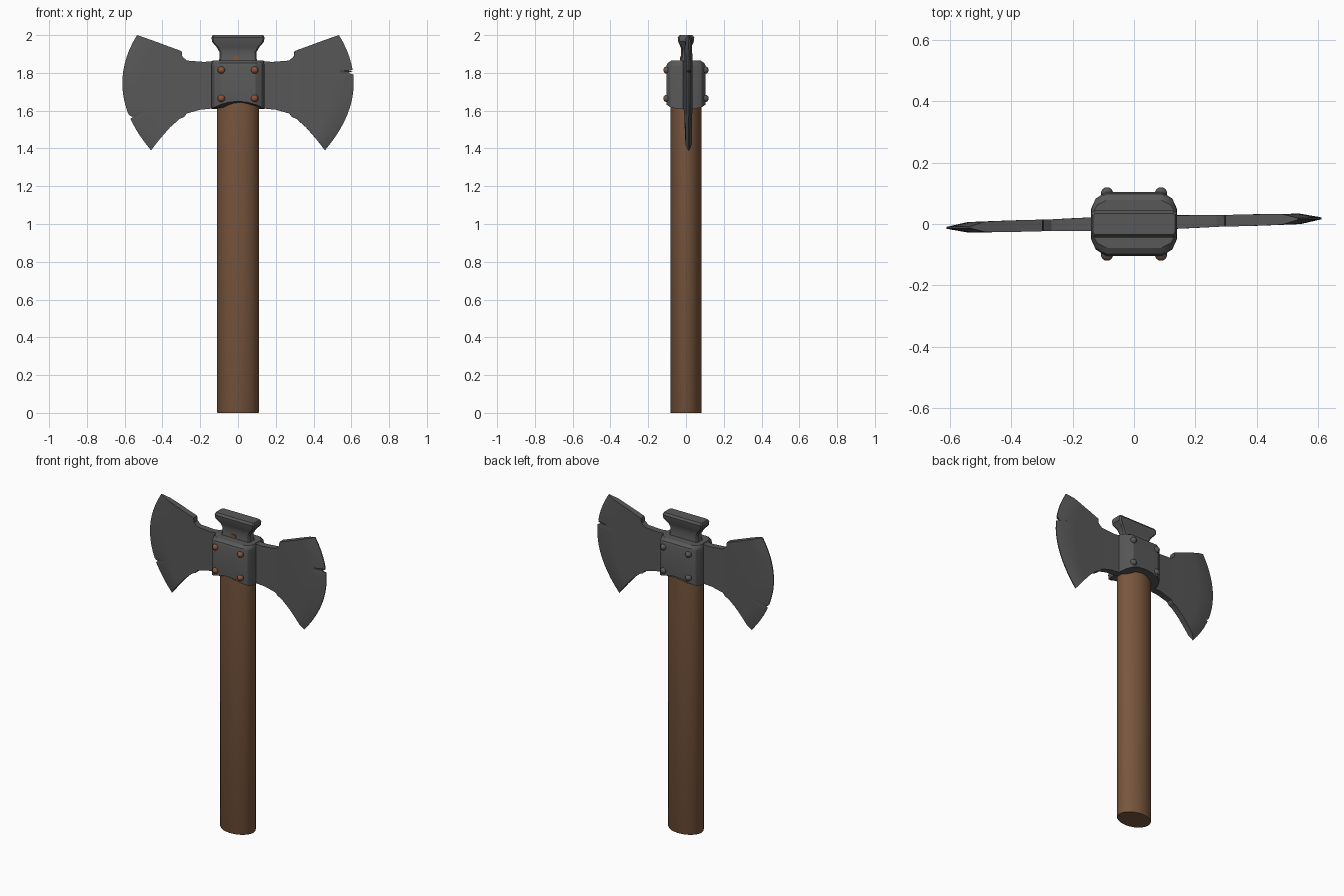
import bpy, bmesh, math
from mathutils import Matrix

if "Cube" in bpy.data.objects:
    bpy.data.objects.remove(bpy.data.objects["Cube"])


def material(name, rgb):
    m = bpy.data.materials.new(name)
    m.diffuse_color = (*rgb, 1)
    m.use_nodes = True
    m.node_tree.nodes["Principled BSDF"].inputs["Base Color"].default_value = m.diffuse_color
    return m


METAL = material("dark_iron", (0.098, 0.098, 0.098))
WOOD = material("brown_wood", (0.195, 0.095, 0.048))
RUST = material("rust", (0.27, 0.085, 0.035))


def finish(bm, name, mats, angle=30):
    bmesh.ops.recalc_face_normals(bm, faces=bm.faces)
    me = bpy.data.meshes.new(name)
    bm.to_mesh(me)
    bm.free()
    ob = bpy.data.objects.new(name, me)
    bpy.context.collection.objects.link(ob)
    for m in mats:
        me.materials.append(m)
    bpy.ops.object.select_all(action='DESELECT')
    ob.select_set(True)
    bpy.context.view_layer.objects.active = ob
    bpy.ops.object.shade_smooth_by_angle(angle=math.radians(angle))
    return ob


def loft(name, rings, mats, angle=30):
    """Skin a stack of equal-length rings and cap both ends."""
    bm = bmesh.new()
    vs = [[bm.verts.new(p) for p in r] for r in rings]
    n = len(vs[0])
    for a, b in zip(vs, vs[1:]):
        for i in range(n):
            j = (i + 1) % n
            bm.faces.new((a[i], a[j], b[j], b[i]))
    bm.faces.new(vs[0])
    bm.faces.new(vs[-1])
    return finish(bm, name, mats, angle)


# Handle: oval wooden shaft with slightly softened ends
def oval(z, s=1.0):
    return [(0.112 * s * math.cos(a), 0.083 * s * math.sin(a), z)
            for a in (math.tau * i / 24 for i in range(24))]


loft("handle", [oval(0, 0.97), oval(0.006), oval(1.8)], [WOOD], 40)

# Socket: chamfered collar whose lower rim arches up at front and back
quarter = [(0.14, 0.0), (0.14, 0.05), (0.125, 0.083), (0.092, 0.104), (0.05, 0.104), (0.0, 0.104)]
half = quarter + [(-x, y) for x, y in quarter[-2::-1]]
outline = half + [(x, -y) for x, y in half[-2:0:-1]]


def collar(z, sx=1.0, sy=1.0, arch=0.0):
    return [(x * sx, y * sy, z + (arch * (1 - (x / 0.14) ** 2) if abs(y) > 0.08 else 0))
            for x, y in outline]


loft("socket", [collar(1.61, arch=0.04), collar(1.64, arch=0.03), collar(1.835),
                collar(1.852, 0.99, 0.94), collar(1.865, 0.96, 0.75)], [METAL])


# Finial: flared flat block on top of the socket
def block(z, hx, hy):
    c = 0.008
    return [(hx, -hy + c, z), (hx, hy - c, z), (hx - c, hy, z), (-hx + c, hy, z),
            (-hx, hy - c, z), (-hx, -hy + c, z), (-hx + c, -hy, z), (hx - c, -hy, z)]


loft("finial", [block(*r) for r in ((1.84, 0.105, 0.036), (1.88, 0.098, 0.027), (1.91, 0.098, 0.025),
                                    (1.935, 0.112, 0.028), (1.965, 0.138, 0.041),
                                    (1.987, 0.14, 0.044), (2.0, 0.134, 0.035))], [METAL])

# Blades: columns from root to cutting edge: top (x, z), bottom (x, z), bulge, half thickness
COLUMNS = [
    ((0.10, 1.865), (0.10, 1.615), 0, 0.023),
    ((0.18, 1.858), (0.20, 1.605), 0, 0.021),
    ((0.27, 1.865), (0.272, 1.585), 0, 0.019),
    ((0.295, 1.885), (0.285, 1.567), 0, 0.019),
    ((0.299, 1.915), (0.31, 1.556), 0.01, 0.019),
    ((0.37, 1.941), (0.36, 1.512), 0.03, 0.019),
    ((0.44, 1.967), (0.41, 1.455), 0.055, 0.018),
    ((0.485, 1.983), (0.438, 1.42), 0.08, 0.017),
    ((0.535, 2.0), (0.46, 1.39), 0.112, 0.003),
]


def blade(name, side, nicks):
    ts = sorted({i / 16 for i in range(17)} | set(nicks))
    bm = bmesh.new()
    grid = {}
    for c, ((x0, z0), (x1, z1), bulge, th) in enumerate(COLUMNS):
        for r, t in enumerate(ts):
            x = x0 + (x1 - x0) * t + bulge * 4 * t * (1 - t)
            if c == len(COLUMNS) - 1:
                x -= nicks.get(t, 0)
            z = z0 + (z1 - z0) * t
            for s in (-1, 1):
                grid[c, r, s] = bm.verts.new((side * x, s * th, z))
    nc, nr = len(COLUMNS) - 1, len(ts) - 1
    for c in range(nc):
        for s in (-1, 1):
            for r in range(nr):
                bm.faces.new([grid[c + a, r + b, s] for a, b in ((0, 0), (1, 0), (1, 1), (0, 1))])
        for r in (0, nr):
            bm.faces.new([grid[c + a, r, s] for a, s in ((0, -1), (1, -1), (1, 1), (0, 1))])
    for c in (0, nc):
        for r in range(nr):
            bm.faces.new([grid[c, r + b, s] for b, s in ((0, -1), (1, -1), (1, 1), (0, 1))])
    # the pair sits slightly twisted on the shaft
    bm.transform(Matrix.Translation((0, 0.003, 0)) @ Matrix.Rotation(math.radians(1.45), 4, 'Z'))
    return finish(bm, name, [METAL], 25)


blade("right_blade", 1, {0.302: 0, 0.312: 0.026, 0.328: 0.026, 0.342: 0})
blade("left_blade", -1, {0.675: 0, 0.7: 0.004, 0.71: 0.018, 0.726: 0})

# Rivets: four domes on each face, front caps rusted
for face, sy in (("front", -1), ("back", 1)):
    for k, (x, z) in enumerate((x, z) for x in (-0.088, 0.088) for z in (1.665, 1.815)):
        bm = bmesh.new()
        bmesh.ops.create_uvsphere(bm, u_segments=12, v_segments=8, radius=0.02)
        bm.transform(Matrix.Translation((x, sy * 0.1, z)) @ Matrix.Rotation(math.pi / 2, 4, 'X'))
        bm.normal_update()
        for f in bm.faces:
            f.material_index = 1 if f.normal.y < -0.5 else 0
        finish(bm, f"{face}_rivet_{k + 1}", [METAL, RUST], 40)

# Rust spot at the foot of the finial
bm = bmesh.new()
bmesh.ops.create_cube(bm, size=1)
bm.transform(Matrix.Translation((-0.01, -0.029, 1.878)) @ Matrix.Diagonal((0.03, 0.008, 0.018, 1)))
finish(bm, "rust_spot", [RUST])
